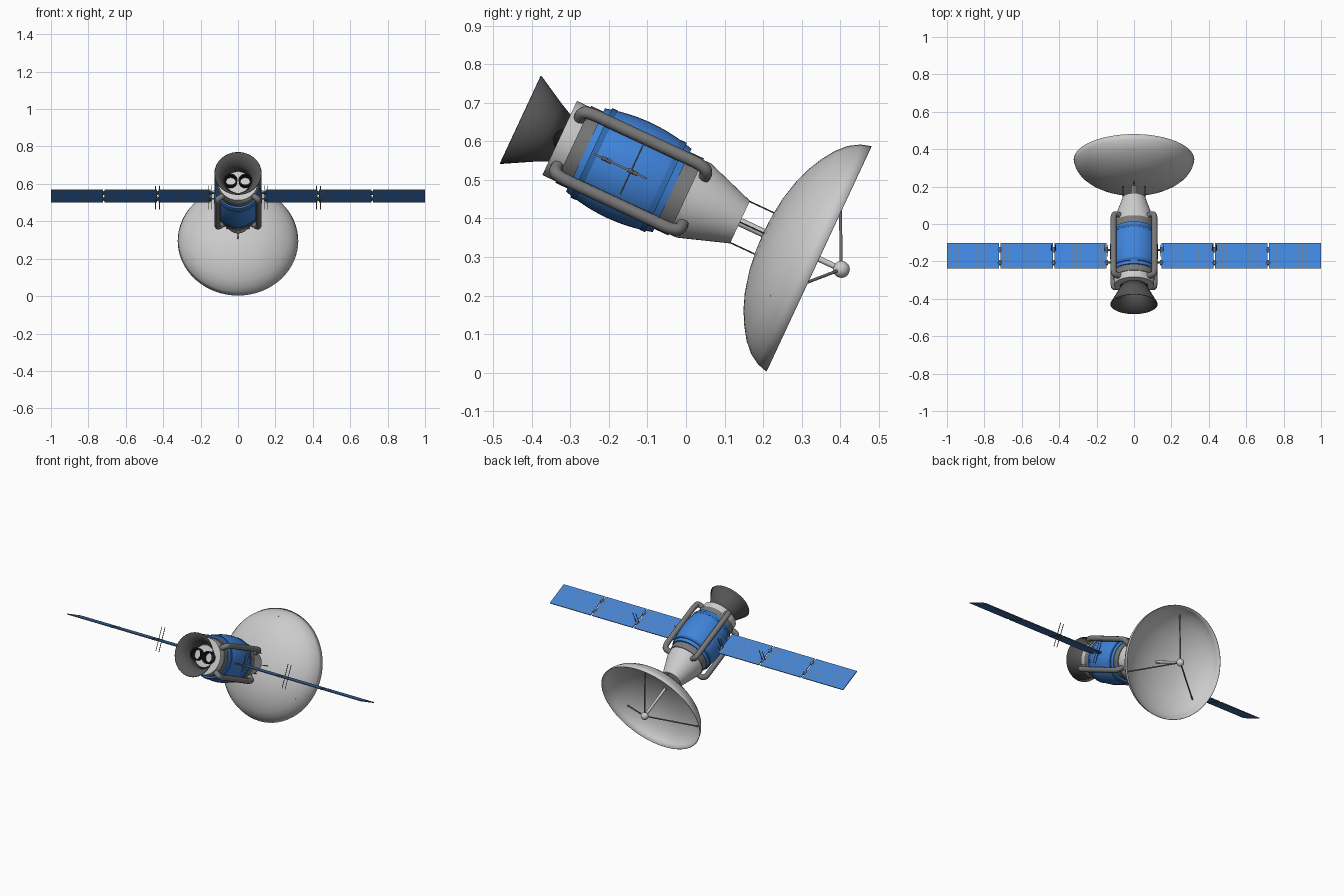
import bpy, bmesh, math
from mathutils import Matrix, Vector

if "Cube" in bpy.data.objects:
    bpy.data.objects.remove(bpy.data.objects["Cube"])

# Local frame: Y runs along the craft towards the dish, X along the solar wings
FRAME = Matrix.Translation((0, -0.17, 0.535)) @ Matrix.Rotation(math.radians(-25), 4, 'X')


def material(name, color):
    m = bpy.data.materials.new(name)
    m.diffuse_color = (*color, 1)
    m.use_nodes = True
    m.node_tree.nodes["Principled BSDF"].inputs["Base Color"].default_value = m.diffuse_color
    return m


BLUE = material("blue", (0.05, 0.23, 0.70))
DEEP_BLUE = material("deep_blue", (0.03, 0.15, 0.45))
DARK = material("dark_grey", (0.09, 0.09, 0.09))
MID = material("mid_grey", (0.19, 0.19, 0.19))
LIGHT = material("light_grey", (0.55, 0.55, 0.55))
BLACK = material("black", (0.01, 0.01, 0.01))


def finish(name, bm, mats, smooth=True):
    me = bpy.data.meshes.new(name)
    bm.to_mesh(me)
    bm.free()
    ob = bpy.data.objects.new(name, me)
    bpy.context.collection.objects.link(ob)
    ob.matrix_world = FRAME
    for m in mats:
        me.materials.append(m)
    if smooth:
        bpy.ops.object.select_all(action='DESELECT')
        ob.select_set(True)
        bpy.context.view_layer.objects.active = ob
        bpy.ops.object.shade_smooth_by_angle(angle=math.radians(30))
    return ob


def lathe(name, profile, mat, steps=48, center=(0, 0, 0), sx=1, shell=0):
    """Revolve (radius, y) points around the Y axis."""
    bm = bmesh.new()
    vs = [bm.verts.new((r, y, 0)) for r, y in profile]
    es = [bm.edges.new(p) for p in zip(vs, vs[1:])]
    bmesh.ops.spin(bm, geom=vs + es, cent=(0, 0, 0), axis=(0, 1, 0),
                   angle=math.tau, steps=steps, use_duplicate=False)
    bmesh.ops.remove_doubles(bm, verts=bm.verts, dist=1e-5)
    bmesh.ops.recalc_face_normals(bm, faces=bm.faces)
    bmesh.ops.transform(bm, verts=bm.verts,
                        matrix=Matrix.Translation(center) @ Matrix.Diagonal((sx, 1, 1, 1)))
    ob = finish(name, bm, [mat])
    if shell:
        mod = ob.modifiers.new("shell", 'SOLIDIFY')
        mod.thickness = shell
        mod.offset = 0
    return ob


def tube(name, points, radius, mat, curved=False):
    cu = bpy.data.curves.new(name, 'CURVE')
    cu.dimensions = '3D'
    cu.bevel_depth = radius
    cu.bevel_resolution = 3
    cu.use_fill_caps = True
    sp = cu.splines.new('NURBS' if curved else 'POLY')
    sp.points.add(len(points) - 1)
    for p, co in zip(sp.points, points):
        p.co = (*co, 1)
    if curved:
        sp.order_u = 3
        sp.use_endpoint_u = True
        sp.resolution_u = 8
    cu.materials.append(mat)
    ob = bpy.data.objects.new(name, cu)
    bpy.context.collection.objects.link(ob)
    ob.matrix_world = FRAME
    return ob


# Body: light core with nose cone, dark jacket, blue barrel with two hoops
lathe("body_core", [(0, -0.174), (0.106, -0.174), (0.106, 0.21), (0.061, 0.342), (0, 0.342)], LIGHT)
lathe("body_jacket", [(0.1, -0.135), (0.110, -0.135), (0.110, 0.188), (0.1, 0.188)], MID)
barrel = [(0.119 + 0.017 * (1 - t * t), 0.024 + 0.124 * t) for t in [i / 6 for i in range(-6, 7)]]
lathe("blue_barrel", [(0.1, -0.10)] + barrel + [(0.1, 0.148)], BLUE, sx=0.95)
for y in (-0.075, 0.122):
    lathe("barrel_hoop", [(0.11, y - 0.008), (0.128, y - 0.008), (0.128, y + 0.008), (0.11, y + 0.008)],
          DEEP_BLUE, sx=0.95)

# Engine bell with two thruster rings inside
lathe("engine_bell", [(0.064, -0.172), (0.083, -0.21), (0.125, -0.286)], DARK, shell=0.003)
for sx in (-1, 1):
    lathe("thruster_ring", [(0.027, -0.17), (0.029, -0.205), (0.036, -0.205), (0.034, -0.17)],
          BLACK, steps=32, center=(0.039 * sx, 0, 0))

# Four bent guard tubes along the body
for sx in (-1, 1):
    for sz in (-1, 1):
        path = [(0.062, -0.145, 0.055), (0.105, -0.155, 0.085), (0.11, -0.125, 0.092), (0.11, -0.08, 0.092),
                (0.11, 0.14, 0.092), (0.11, 0.19, 0.092), (0.10, 0.215, 0.08), (0.06, 0.205, 0.055)]
        tube("guard_tube", [(x * sx, y, z * sz) for x, y, z in path], 0.016, MID, True)

# Dish with mast, stays, feed and struts
lathe("dish", [(0, 0.41), (0.05, 0.412), (0.1, 0.418), (0.16, 0.432), (0.2, 0.447), (0.235, 0.465),
               (0.27, 0.488), (0.296, 0.513), (0.313, 0.541), (0.321, 0.568)], LIGHT, steps=64, shell=0.003)
tube("dish_mast", [(0, 0.33, 0), (0, 0.415, 0)], 0.012, LIGHT)
for i in range(4):
    a = i * math.pi / 2
    x, z = 0.059 * math.cos(a), 0.059 * math.sin(a)
    tube("dish_stay", [(x, 0.338, z), (x, 0.413, z)], 0.002, DARK)
tube("feed_mast", [(0, 0.41, 0), (0, 0.63, 0)], 0.008, LIGHT)
bm = bmesh.new()
bmesh.ops.create_uvsphere(bm, u_segments=24, v_segments=12, radius=0.022,
                          matrix=Matrix.Translation((0, 0.632, 0)))
finish("feed_ball", bm, [LIGHT])
for i in range(3):
    a = math.radians(90 + 120 * i)
    tube("feed_strut", [(0, 0.632, 0), (0.28 * math.cos(a), 0.496, 0.28 * math.sin(a))], 0.004, MID)


# Solar wings: three gridded panels per side
def solar_panel(x0, x1):
    bm = bmesh.new()
    bmesh.ops.create_grid(bm, x_segments=14, y_segments=6, size=0.5)
    bmesh.ops.transform(bm, verts=bm.verts, matrix=Matrix.Translation(((x0 + x1) / 2, 0, 0))
                        @ Matrix.Diagonal((abs(x1 - x0), 0.15, 1, 1)))
    cells = bm.faces[:]
    rims = bmesh.ops.inset_individual(bm, faces=cells, thickness=0.0012)["faces"]
    for f in rims:
        f.material_index = 1
    ob = finish("solar_panel", bm, [BLUE, MID], smooth=False)
    mod = ob.modifiers.new("thickness", 'SOLIDIFY')
    mod.thickness = 0.005
    mod.offset = 0


for sx in (-1, 1):
    for x0, x1 in ((0.148, 0.426), (0.434, 0.713), (0.721, 1.0)):
        solar_panel(x0 * sx, x1 * sx)
    # hinges between panels and arms to the body
    for x in (0.43, 0.717):
        for y in (-0.04, 0.035):
            tube("panel_hinge", [(x * sx, y - 0.014, 0), (x * sx, y + 0.014, 0)], 0.006, MID)
            tube("panel_link", [((x - 0.012) * sx, y, 0), ((x + 0.012) * sx, y, 0)], 0.004, MID)
    for y in (-0.04, 0.035):
        tube("wing_arm", [(0.1 * sx, y, 0), (0.155 * sx, y, 0)], 0.005, MID)
        tube("arm_hinge", [(0.145 * sx, y - 0.014, 0), (0.145 * sx, y + 0.014, 0)], 0.006, MID)
    # upright rods standing through the wing joints
    for x in (0.14, 0.156, 0.42, 0.441):
        tube("joint_rod", [(x * sx, 0.03, -0.066), (x * sx, 0.03, 0.074)], 0.002, MID)
